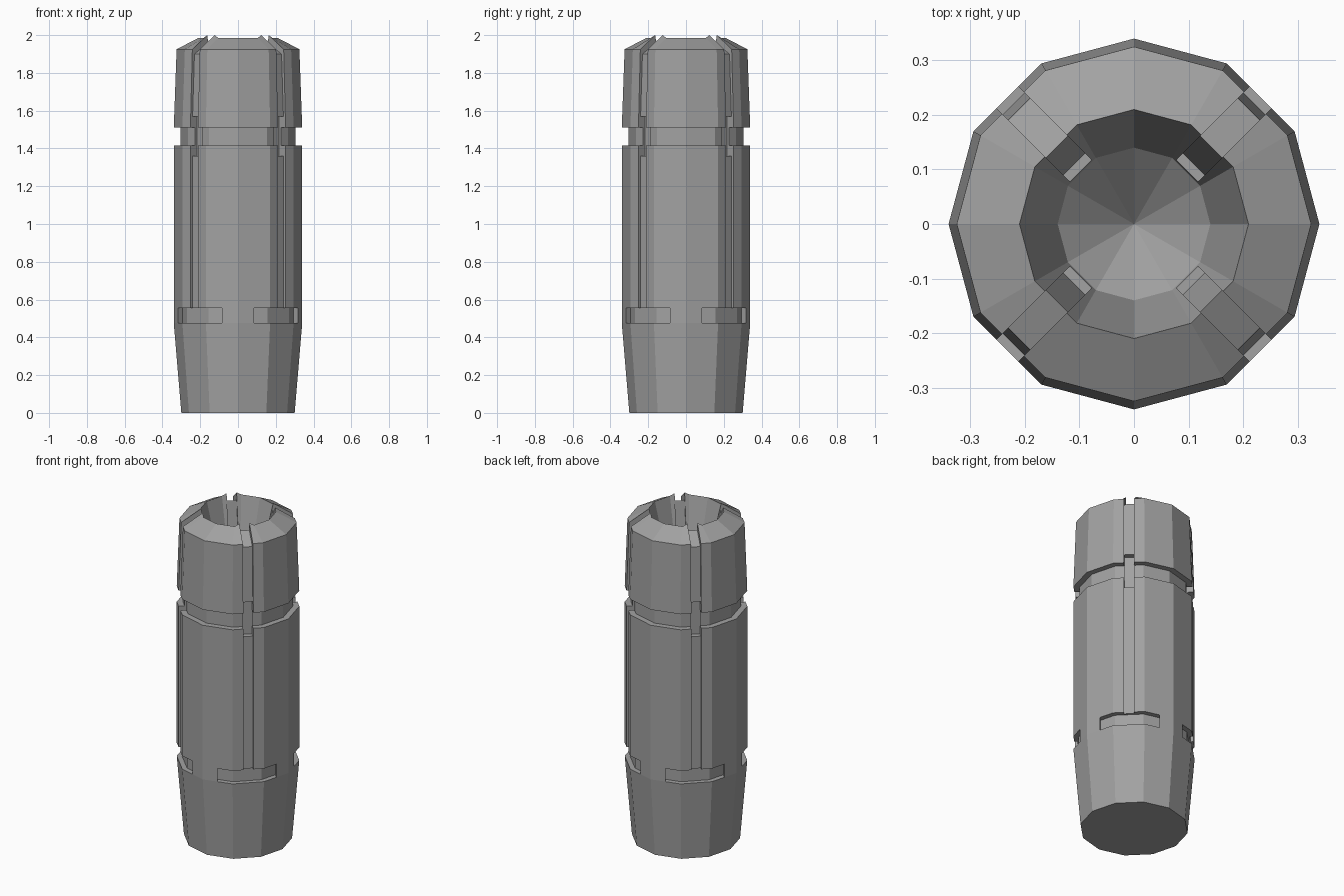
import bpy
import bmesh
from math import pi, cos, sin, radians
from mathutils import Matrix

if "Cube" in bpy.data.objects:
    bpy.data.objects.remove(bpy.data.objects["Cube"])

SIDES = 12
SLOT = 0.028          # half width of the diagonal slots
RIM_Z = 1.985

grey = bpy.data.materials.new("plain grey")
grey.use_nodes = True
colour = (0.36, 0.36, 0.36, 1)
grey.diffuse_color = colour
grey.node_tree.nodes["Principled BSDF"].inputs["Base Color"].default_value = colour


def finish(name, bm):
    bmesh.ops.recalc_face_normals(bm, faces=bm.faces)
    mesh = bpy.data.meshes.new(name)
    bm.to_mesh(mesh)
    bm.free()
    mesh.materials.append(grey)
    obj = bpy.data.objects.new(name, mesh)
    bpy.context.collection.objects.link(obj)
    return obj


def lathe(name, profile):
    """Faceted solid from (radius, height) points."""
    bm = bmesh.new()
    rings = []
    for r, z in profile:
        count = SIDES if r else 1
        rings.append([bm.verts.new((r * cos(2 * pi * i / SIDES),
                                    r * sin(2 * pi * i / SIDES), z))
                      for i in range(count)])
    for a, b in zip(rings, rings[1:]):
        for i in range(SIDES):
            j = (i + 1) % SIDES
            if len(b) == 1:
                bm.faces.new((a[i], a[j], b[0]))
            else:
                bm.faces.new((a[i], a[j], b[j], b[i]))
    bm.faces.new(rings[0])
    return finish(name, bm)


def prism(name, points, offset, angle):
    """Extrude a closed outline, then turn it about the vertical axis."""
    bm = bmesh.new()
    face = bm.faces.new([bm.verts.new(p) for p in points])
    new = bmesh.ops.extrude_face_region(bm, geom=[face])["geom"]
    bmesh.ops.translate(bm, vec=offset,
                        verts=[v for v in new if isinstance(v, bmesh.types.BMVert)])
    bmesh.ops.rotate(bm, verts=bm.verts, matrix=Matrix.Rotation(angle, 3, 'Z'))
    return finish(name, bm)


def cut(obj, cutter):
    mod = obj.modifiers.new("cut", 'BOOLEAN')
    mod.operation = 'DIFFERENCE'
    mod.solver = 'EXACT'
    mod.object = cutter
    bpy.context.view_layer.objects.active = obj
    bpy.ops.object.modifier_apply(modifier=mod.name)
    bpy.data.objects.remove(cutter)


# Tapered base, body, neck groove, chamfered head and conical bore
body = lathe("grip_body", [
    (0.30, 0), (0.34, 0.475), (0.34, 1.415), (0.305, 1.415), (0.305, 1.51),
    (0.34, 1.51), (0.325, 1.925), (0.21, RIM_Z), (0.14, 1.70), (0, 1.575)])

# Slot outline: shallow on the body, deep across the neck, wrapping into the bore
slot = [(0.40, 0.50), (0.312, 0.50), (0.312, 1.36), (0.28, 1.36), (0.28, 1.57),
        (0.312, 1.57), (0.298, 1.90), (0.20, 1.955), (0.155, 1.71),
        (0.10, 1.71), (0.10, 2.10), (0.40, 2.10)]

# Window outline: a recess that follows three facets
window = [(0.40, -0.165), (0.40, 0.165), (0.25, 0.165),
          (0.30, 0.08), (0.30, -0.08), (0.25, -0.165)]

for quarter in range(4):
    angle = radians(45 + 90 * quarter)
    cut(body, prism("slot_cutter", [(r, -SLOT, z) for r, z in slot],
                    (0, 2 * SLOT, 0), angle))
    cut(body, prism("window_cutter", [(u, v, 0.475) for u, v in window],
                    (0, 0, 0.08), angle))

# Raise the rim corners beside each slot
for v in body.data.vertices:
    across = abs(abs(v.co.x) - abs(v.co.y)) / 2 ** 0.5
    if abs(v.co.z - RIM_Z) < 0.002 and abs(across - SLOT) < 0.002:
        v.co.z = 2.0
